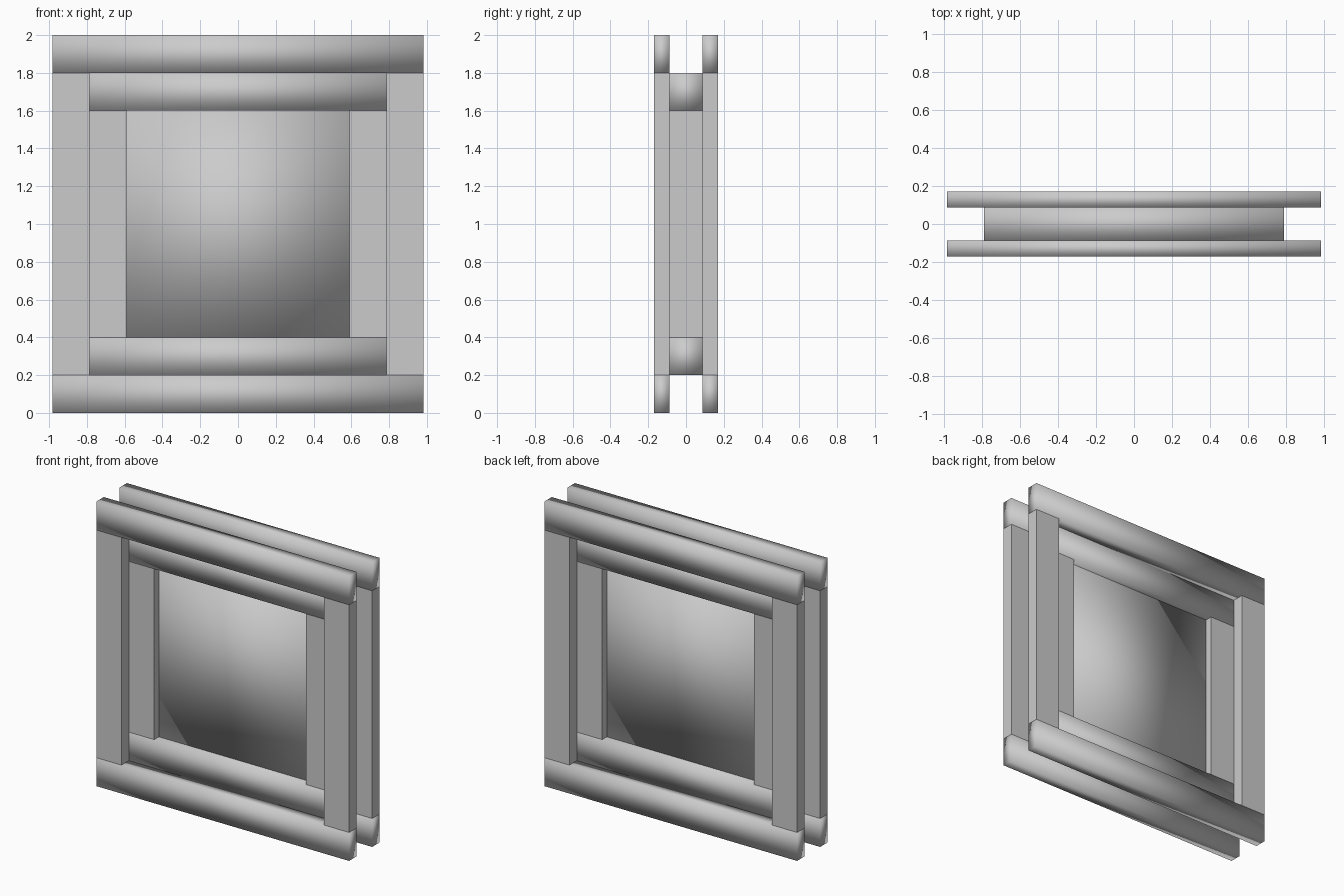
import bpy
import bmesh
from mathutils import Vector

cube = bpy.data.objects.get("Cube")
if cube:
    bpy.data.objects.remove(cube, do_unlink=True)

grey = bpy.data.materials.new("light_grey")
grey.use_nodes = True
tone = (0.6, 0.6, 0.6, 1)
grey.diffuse_color = tone
grey.node_tree.nodes["Principled BSDF"].inputs["Base Color"].default_value = tone


def box(name, low, high, smooth=False):
    """Box between two corners, optionally with soft shading."""
    low, high = Vector(low), Vector(high)
    bm = bmesh.new()
    bmesh.ops.create_cube(bm, size=1)
    for v in bm.verts:
        v.co = (low + high) / 2 + v.co * (high - low)
    for f in bm.faces:
        f.smooth = smooth
    mesh = bpy.data.meshes.new(name)
    bm.to_mesh(mesh)
    bm.free()
    mesh.materials.append(grey)
    obj = bpy.data.objects.new(name, mesh)
    bpy.context.collection.objects.link(obj)
    return obj


def frame(name, half_width, z0, z1, y0, y1, bar=0.2):
    """Full-width soft rails with flat stiles standing between them."""
    inner = half_width - bar + 0.004
    box(name + "_bottom_rail", (-half_width, y0, z0), (half_width, y1, z0 + bar), True)
    box(name + "_top_rail", (-half_width, y0, z1 - bar), (half_width, y1, z1), True)
    for side, a, b in (("right", -half_width, -inner), ("left", inner, half_width)):
        box(f"{name}_{side}_stile", (a, y0, z0 + bar), (b, y1, z1 - bar))


face, core = 0.17, 0.087

# Outer frames on both faces
frame("front_frame", 0.983, 0, 2, -face, -core)
frame("back_frame", 0.983, 0, 2, core, face)

# Thick inner frame and the recessed panel it holds
frame("inner_frame", 0.787, 0.2, 1.8, -core, core)
box("centre_panel", (-0.591, -0.035, 0.4), (0.591, 0.035, 1.6), True)
